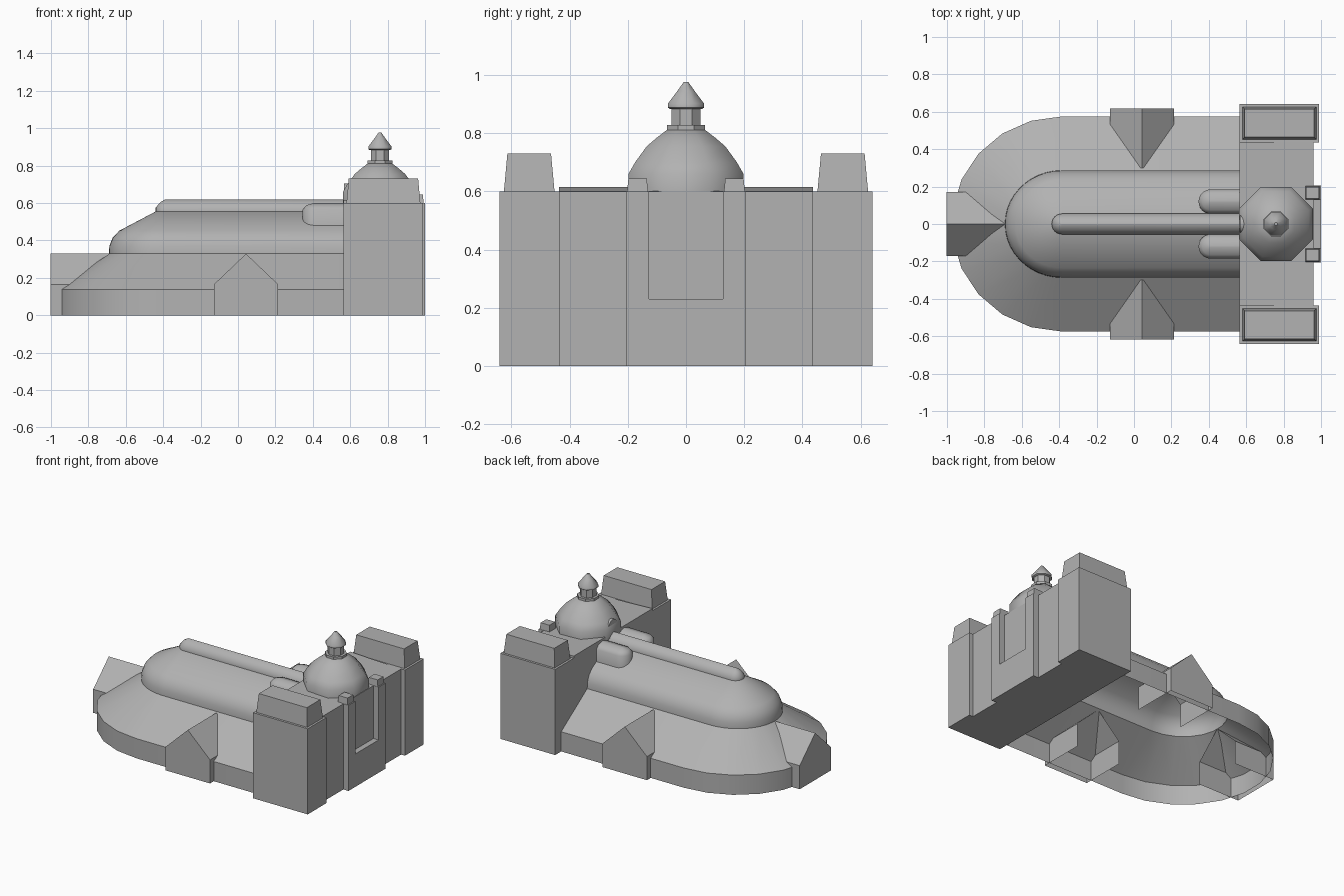
import bpy, bmesh, math
from math import sin, cos, pi

if "Cube" in bpy.data.objects:
    bpy.data.objects.remove(bpy.data.objects["Cube"])

STONE = bpy.data.materials.new("stone")
STONE.diffuse_color = (0.445, 0.445, 0.445, 1)
STONE.use_nodes = True
STONE.node_tree.nodes["Principled BSDF"].inputs["Base Color"].default_value = STONE.diffuse_color


def make(name, verts, faces, smooth=None):
    me = bpy.data.meshes.new(name)
    me.from_pydata(verts, [], faces)
    me.materials.append(STONE)
    bm = bmesh.new()
    bm.from_mesh(me)
    bmesh.ops.remove_doubles(bm, verts=bm.verts, dist=1e-5)
    bmesh.ops.recalc_face_normals(bm, faces=bm.faces)
    bm.to_mesh(me)
    bm.free()
    ob = bpy.data.objects.new(name, me)
    bpy.context.collection.objects.link(ob)
    if smooth:
        bpy.ops.object.select_all(action='DESELECT')
        ob.select_set(True)
        bpy.context.view_layer.objects.active = ob
        bpy.ops.object.shade_smooth_by_angle(angle=math.radians(smooth))
    return ob


def loft(name, rings, closed=True, bottom=True, top=True, smooth=None):
    """Skin a stack of equal-length rings."""
    n = len(rings[0])
    verts = [v for r in rings for v in r]
    faces = []
    for k in range(len(rings) - 1):
        for i in range(n if closed else n - 1):
            j = (i + 1) % n
            faces.append((k*n + i, k*n + j, (k+1)*n + j, (k+1)*n + i))
    if bottom:
        faces.append(tuple(range(n))[::-1])
    if top:
        faces.append(tuple(range((len(rings)-1)*n, len(rings)*n)))
    return make(name, verts, faces, smooth)


def box(name, x0, x1, y0, y1, z0, z1, taper=0.0):
    def ring(z, t):
        return [(x0+t, y0+t, z), (x1-t, y0+t, z), (x1-t, y1-t, z), (x0+t, y1-t, z)]
    return loft(name, [ring(z0, 0), ring(z1, taper)])


def apse(name, profile, cx, x_end, seg, cy=0, top=True, smooth=40):
    """Long body with a rounded west end; profile points are (rx, ry, z)."""
    rings = []
    for rx, ry, z in profile:
        arc = [(cx - rx*sin(pi*i/seg), cy + ry*cos(pi*i/seg), z) for i in range(seg + 1)]
        rings.append([(x_end, cy + ry, z)] + arc + [(x_end, cy - ry, z)])
    return loft(name, rings, closed=False, bottom=False, top=top, smooth=smooth)


def gable(name, px, angle):
    """Hollow gabled porch pointing outwards from (px, 0), running in under the skirt roof."""
    w, e, h = 0.172, 0.165, 0.329
    pts = [(d, y, z) for d in (0.617, 0.3)
           for y, z in ((-w, 0), (w, 0), (w, e), (0, h), (-w, e))]
    c, s = cos(angle), sin(angle)
    verts = [(px + c*x - s*y, s*x + c*y, z) for x, y, z in pts]
    make(name, verts, [(0, 1, 2, 3, 4), (1, 6, 7, 2), (2, 7, 8, 3), (3, 8, 9, 4), (4, 9, 5, 0)])


BACK = 0.565
CX = -0.385

# Nave: low skirt roof, rounded upper body, ridge
apse("skirt_roof", [(0.59, 0.575, 0), (0.59, 0.575, 0.138), (0.305, 0.287, 0.33)],
     CX, BACK, 11, top=False)
apse("upper_nave", [(0.305, 0.287, 0.33), (0.303, 0.285, 0.37), (0.285, 0.268, 0.415),
                    (0.25, 0.235, 0.452), (0.055, 0.055, 0.555)], CX, BACK, 22)
apse("roof_ridge", [(0.055, 0.055, 0.55), (0.055, 0.055, 0.575), (0.032, 0.032, 0.603),
                    (0.004, 0.004, 0.62)], CX, 0.59, 12, smooth=60)

# Gabled porches on three sides
gable("south_porch", 0.043, -pi/2)
gable("north_porch", 0.043, pi/2)
gable("west_porch", CX, pi)

# Facade middle block, roof rising slightly to the rear
y = 0.436
loft("facade_middle", [[(BACK, -y, 0), (0.96, -y, 0), (0.96, y, 0), (BACK, y, 0)],
                       [(BACK, -y, 0.615), (0.96, -y, 0.6), (0.96, y, 0.6), (BACK, y, 0.615)]])
box("entrance_base", 0.95, 1.0, -0.205, 0.205, 0, 0.23)

for s, side in ((-1, "south"), (1, "north")):
    def span(a, b):
        return sorted((s*a, s*b))
    # Corner towers with tapered caps
    box(side + "_tower", BACK, 0.99, *span(0.435, 0.642), 0, 0.6)
    box(side + "_tower_cap", 0.58, 0.975, *span(0.452, 0.626), 0.6, 0.73, 0.012)
    # Entrance piers
    box(side + "_pier", 0.95, 1.0, *span(0.128, 0.205), 0, 0.6)
    box(side + "_pier_cap", 0.915, 0.993, *span(0.13, 0.203), 0.595, 0.645, 0.005)
    # Rounded side chapels behind the facade
    apse(side + "_roof_chapel", [(0.065, 0.065, 0.45), (0.065, 0.065, 0.565),
                                 (0.045, 0.045, 0.588), (0.005, 0.005, 0.6)],
         0.41, BACK, 12, cy=s*0.12, smooth=60)


# Octagonal dome and lantern
def octagons(name, profile, smooth):
    rings = [[(0.759 + r/cos(pi/8)*cos(pi/8 + i*pi/4), r/cos(pi/8)*sin(pi/8 + i*pi/4), z)
              for i in range(8)] for r, z in profile]
    loft(name, rings, smooth=smooth)


octagons("dome", [(0.198, 0.59), (0.198, 0.66), (0.175, 0.7), (0.135, 0.755),
                  (0.1, 0.785), (0.065, 0.812)], 50)
octagons("lantern_base", [(0.066, 0.805), (0.066, 0.828)], 30)
octagons("lantern", [(0.049, 0.825), (0.049, 0.895)], 30)
octagons("lantern_roof", [(0.056, 0.884), (0.062, 0.888), (0.062, 0.902),
                          (0.03, 0.945), (0.008, 0.976)], 50)

# Arched dormer at the rear of the dome
arch = [(0.05, 0.6)] + [(0.05*cos(pi*i/10), 0.655 + 0.05*sin(pi*i/10)) for i in range(11)] + [(-0.05, 0.6)]
loft("dome_dormer", [[(x, a, z) for a, z in arch] for x in (0.567, 0.66)], smooth=40)
